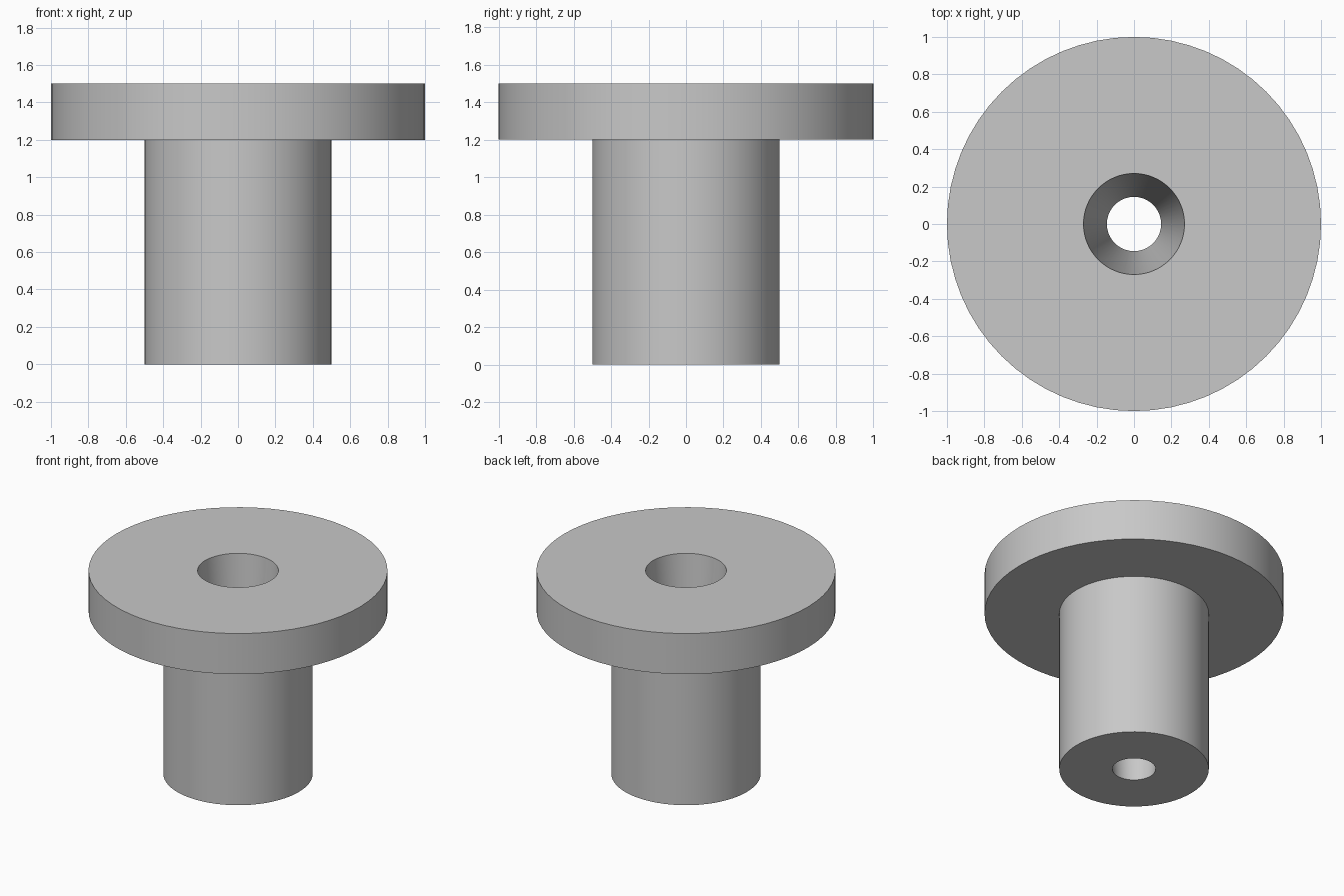
import bpy, bmesh
from math import cos, sin, tau, radians

cube = bpy.data.objects.get("Cube")
if cube:
    bpy.data.objects.remove(cube, do_unlink=True)

SEGMENTS = 64

# Single plain grey
grey = bpy.data.materials.new("light grey")
grey.use_nodes = True
colour = (0.58, 0.58, 0.58, 1)
grey.diffuse_color = colour
grey.node_tree.nodes["Principled BSDF"].inputs["Base Color"].default_value = colour


def lathe(name, profile):
    """Spin a closed (radius, height) profile around the z axis."""
    bm = bmesh.new()
    rings = [[bm.verts.new((r * cos(tau * i / SEGMENTS), r * sin(tau * i / SEGMENTS), z))
              for i in range(SEGMENTS)] for r, z in profile]
    for low, high in zip(rings, rings[1:] + rings[:1]):
        for i in range(SEGMENTS):
            j = (i + 1) % SEGMENTS
            bm.faces.new((low[i], low[j], high[j], high[i]))
    bmesh.ops.recalc_face_normals(bm, faces=bm.faces)
    mesh = bpy.data.meshes.new(name)
    bm.to_mesh(mesh)
    bm.free()
    mesh.materials.append(grey)
    obj = bpy.data.objects.new(name, mesh)
    bpy.context.collection.objects.link(obj)
    bpy.ops.object.select_all(action="DESELECT")
    obj.select_set(True)
    bpy.context.view_layer.objects.active = obj
    bpy.ops.object.shade_smooth_by_angle(angle=radians(30))
    return obj


# Flanged bushing: shaft, wide flange, and a tapered bore right through
lathe("flanged_bushing", [
    (0.145, 0), (0.5, 0),        # shaft base
    (0.5, 1.2), (1, 1.2),        # flange underside
    (1, 1.5), (0.27, 1.5),       # flange rim and top, then down the bore
])
